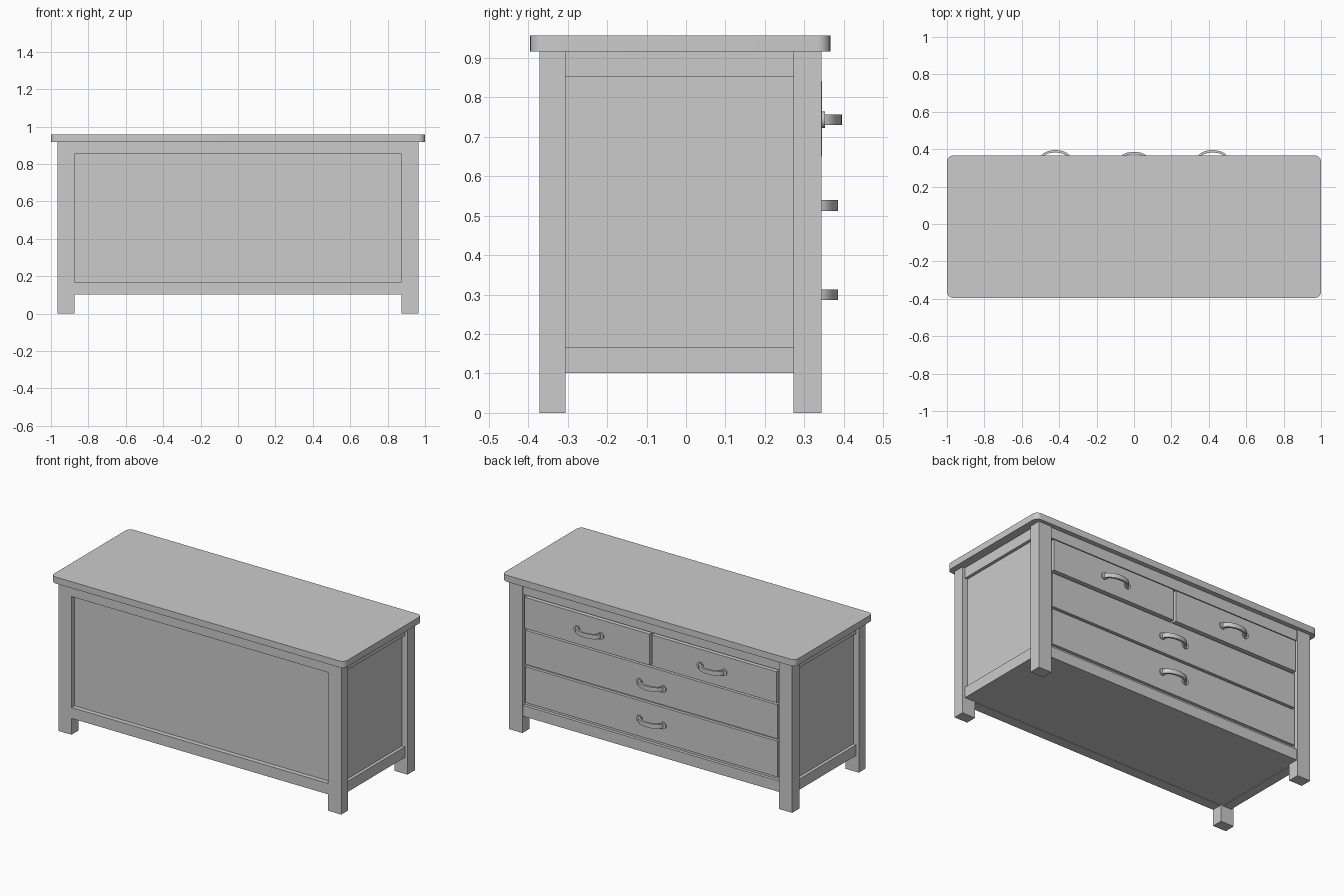
import bpy, bmesh, math
from mathutils import Matrix

if "Cube" in bpy.data.objects:
    bpy.data.objects.remove(bpy.data.objects["Cube"], do_unlink=True)

grey = bpy.data.materials.new("light grey")
grey.use_nodes = True
colour = (0.6, 0.6, 0.6, 1)
grey.diffuse_color = colour
grey.node_tree.nodes["Principled BSDF"].inputs["Base Color"].default_value = colour


def finish(name, bm, smooth=False):
    bmesh.ops.recalc_face_normals(bm, faces=bm.faces)
    mesh = bpy.data.meshes.new(name)
    bm.to_mesh(mesh)
    bm.free()
    mesh.materials.append(grey)
    obj = bpy.data.objects.new(name, mesh)
    bpy.context.collection.objects.link(obj)
    if smooth:
        bpy.ops.object.select_all(action="DESELECT")
        obj.select_set(True)
        bpy.context.view_layer.objects.active = obj
        bpy.ops.object.shade_smooth_by_angle(angle=math.radians(35))
    return obj


def box(name, xs, ys, zs, corner=0):
    """Box from axis ranges, with optional rounded upright edges."""
    bm = bmesh.new()
    bmesh.ops.create_cube(bm, size=1)
    for v in bm.verts:
        v.co = [(r[0] + r[1]) / 2 + c * (r[1] - r[0]) for r, c in zip((xs, ys, zs), v.co)]
    if corner:
        upright = [e for e in bm.edges
                   if abs(e.verts[0].co.z - e.verts[1].co.z) > 0.01]
        bmesh.ops.bevel(bm, geom=upright, offset=corner, segments=6,
                        profile=0.5, affect="EDGES")
    return finish(name, bm, corner > 0)


def handle(name, x, y, z):
    """Bowed strap with a round mounting plate at each end."""
    bm = bmesh.new()
    half, reach, thick, tall, steps = 0.085, 0.05, 0.013, 0.027, 16
    rings = []
    for i in range(steps + 1):
        a = math.pi * i / steps
        ring = []
        for inset, dz in ((0, -1), (0, 1), (thick, 1), (thick, -1)):
            px = x + (half - inset) * math.cos(a)
            py = y + (reach - inset) * math.sin(a)
            ring.append(bm.verts.new((px, py, z + dz * tall / 2)))
        rings.append(ring)
    for r, s in zip(rings, rings[1:]):
        for k in range(4):
            bm.faces.new((r[k], r[(k + 1) % 4], s[(k + 1) % 4], s[k]))
    bm.faces.new(rings[0])
    bm.faces.new(rings[-1])
    for side in (-1, 1):
        place = Matrix.Translation((x + side * 0.081, y + 0.002, z)) @ Matrix.Rotation(math.pi / 2, 4, "X")
        bmesh.ops.create_cone(bm, cap_ends=True, segments=20, radius1=0.021,
                              radius2=0.021, depth=0.01, matrix=place)
    finish(name, bm, True)


# Top slab and inner carcass
box("top_slab", (-1, 1), (-0.395, 0.366), (0.917, 0.957), 0.033)
box("carcass", (-0.928, 0.928), (-0.343, 0.318), (0.104, 0.918))

# Legs, side rails
for side, label in ((-1, "right"), (1, "left")):
    legs = sorted((side * 0.875, side * 0.965))
    box(f"front_leg_{label}", legs, (-0.372, -0.305), (0, 0.918))
    box(f"back_leg_{label}", legs, (0.273, 0.344), (0, 0.918))
    rails = sorted((side * 0.89, side * 0.947))
    box(f"side_bottom_rail_{label}", rails, (-0.31, 0.28), (0.101, 0.167))
    box(f"side_top_rail_{label}", rails, (-0.31, 0.28), (0.853, 0.918))

# Front and back rails
for name, zs in (("bottom_rail", (0.101, 0.168)), ("top_rail", (0.852, 0.918))):
    box("front_" + name, (-0.88, 0.88), (-0.372, -0.31), zs)
    box("back_" + name, (-0.88, 0.88), (0.28, 0.337), zs)

# Drawers with handles
rows = (("lower_drawer", (-0.86, 0.86), (0.189, 0.41), 0.336, 0.3),
        ("middle_drawer", (-0.86, 0.86), (0.425, 0.635), 0.336, 0.526),
        ("upper_drawer_right", (-0.86, -0.008), (0.65, 0.842), 0.345, 0.743),
        ("upper_drawer_left", (0.008, 0.86), (0.65, 0.842), 0.345, 0.743))
for name, xs, zs, face, grip in rows:
    box(name, xs, (0.3, face), zs)
    middle = 0 if xs[0] == -xs[1] else math.copysign(0.42, xs[0] + xs[1])
    handle(name + "_handle", middle, face, grip)
